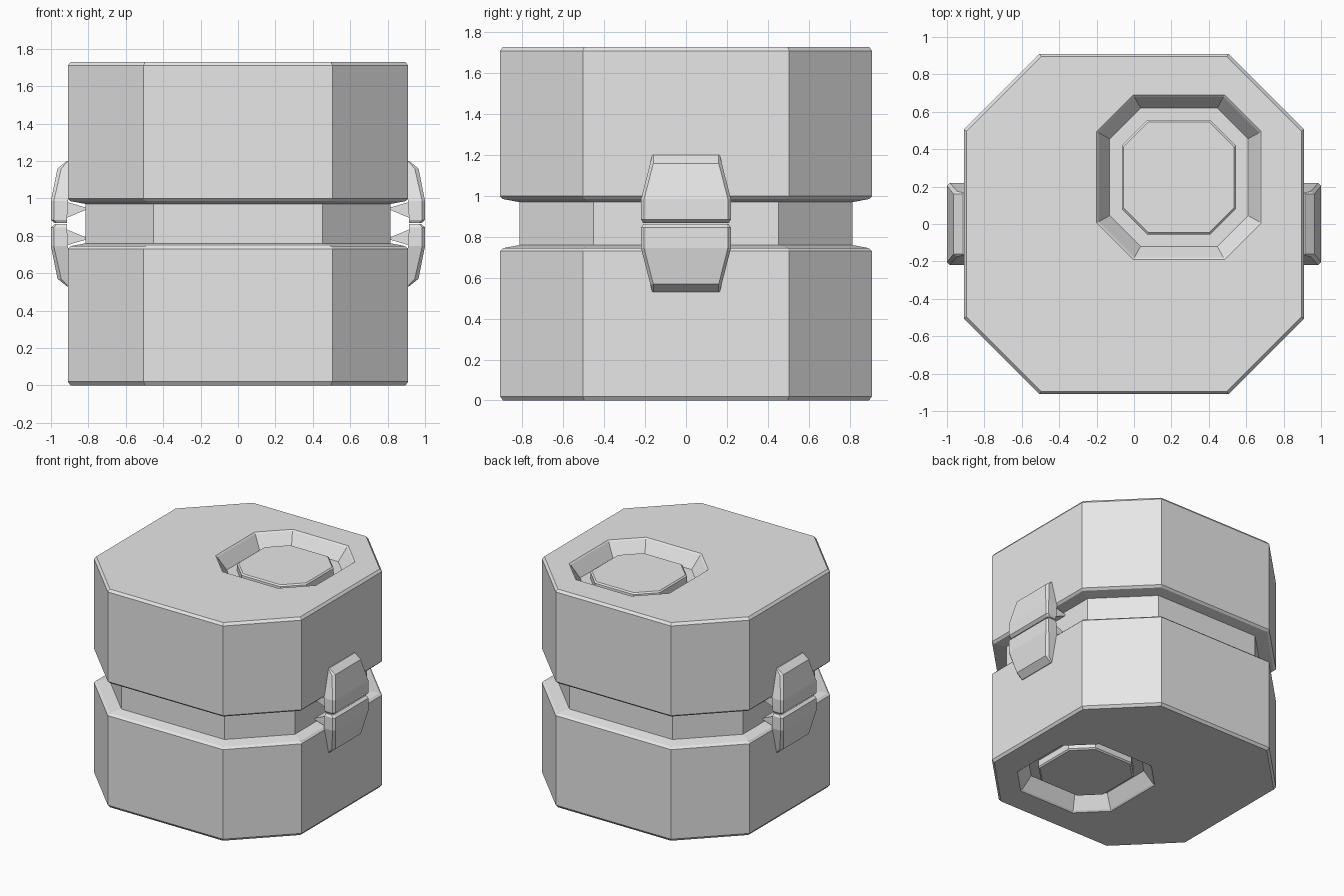
import bpy
import bmesh
from math import pi
from mathutils import Matrix, Vector

cube = bpy.data.objects.get("Cube")
if cube:
    bpy.data.objects.remove(cube, do_unlink=True)

MID = 0.865                      # height of the seam between both halves
RECESS = (0.24, 0.25)            # centre of the round lid recess

grey = bpy.data.materials.new("light_grey")
grey.use_nodes = True
grey.diffuse_color = (0.8, 0.8, 0.8, 1)
grey.node_tree.nodes["Principled BSDF"].inputs["Base Color"].default_value = grey.diffuse_color


def octagon(r, z, centre=(0, 0)):
    """Chamfered square of half width r."""
    f = r * 0.555
    corners = [(r, -f), (r, f), (f, r), (-f, r), (-r, f), (-r, -f), (-f, -r), (f, -r)]
    return [Vector((centre[0] + x, centre[1] + y, z)) for x, y in corners]


def loft(name, rings, turns):
    """Skin a chain of rings, then place the object with each half-turn."""
    bm = bmesh.new()
    loops = [[bm.verts.new(p) for p in ring] for ring in rings]
    n = len(loops[0])
    for a, b in zip(loops, loops[1:]):
        for i in range(n):
            j = (i + 1) % n
            bm.faces.new((a[i], a[j], b[j], b[i]))
    bm.faces.new(loops[0][::-1])
    bm.faces.new(loops[-1])
    bmesh.ops.recalc_face_normals(bm, faces=bm.faces)
    mesh = bpy.data.meshes.new(name)
    bm.to_mesh(mesh)
    bm.free()
    mesh.materials.append(grey)
    for label, matrix in turns.items():
        copy = mesh.copy()
        copy.transform(matrix)
        obj = bpy.data.objects.new(label + "_" + name, copy)
        bpy.context.collection.objects.link(obj)


def half_turn(axis):
    pivot = Matrix.Translation((0, 0, MID))
    return pivot @ Matrix.Rotation(pi, 4, axis) @ pivot.inverted()


# Shell half: neck, bevelled wall, lid, recess and raised button
shell = [octagon(r, z) for r, z in [
    (0.815, MID), (0.815, 0.97), (0.895, 0.985), (0.91, 1.0), (0.91, 1.71), (0.895, 1.73)]]
shell += [octagon(r, z, RECESS) for r, z in [
    (0.44, 1.73), (0.43, 1.72), (0.37, 1.62), (0.305, 1.62), (0.305, 1.67), (0.295, 1.68)]]
loft("shell", shell, {"upper": Matrix(), "lower": half_turn('X')})

corners = {
    "upper_left": Matrix(),
    "lower_left": half_turn('X'),
    "upper_right": half_turn('Z'),
    "lower_right": half_turn('Y'),
}


def clasp_ring(z, side_x, front_x, side_y, front_y, back=0.9):
    half = [(back, side_y), (side_x, side_y), (front_x, front_y)]
    return ([Vector((x, y, z)) for x, y in half]
            + [Vector((x, -y, z)) for x, y in reversed(half)])


# Clasp plate: tapered and chamfered
loft("clasp", [
    clasp_ring(0.868, 0.97, 0.98, 0.21, 0.2, 0.915),
    clasp_ring(0.885, 0.985, 1.0, 0.22, 0.205, 0.915),
    clasp_ring(0.985, 0.985, 1.0, 0.22, 0.205, 0.908),
    clasp_ring(1.16, 0.945, 0.965, 0.175, 0.16),
    clasp_ring(1.2, 0.908, 0.915, 0.165, 0.16),
], corners)

# Clasp tab: wedge reaching into the groove
wedge = [(0.93, 0.89), (0.93, 0.985), (0.81, 0.95), (0.81, 0.94)]
loft("clasp_tab", [[Vector((x, y, z)) for x, z in wedge] for y in (-0.2, 0.2)], corners)
